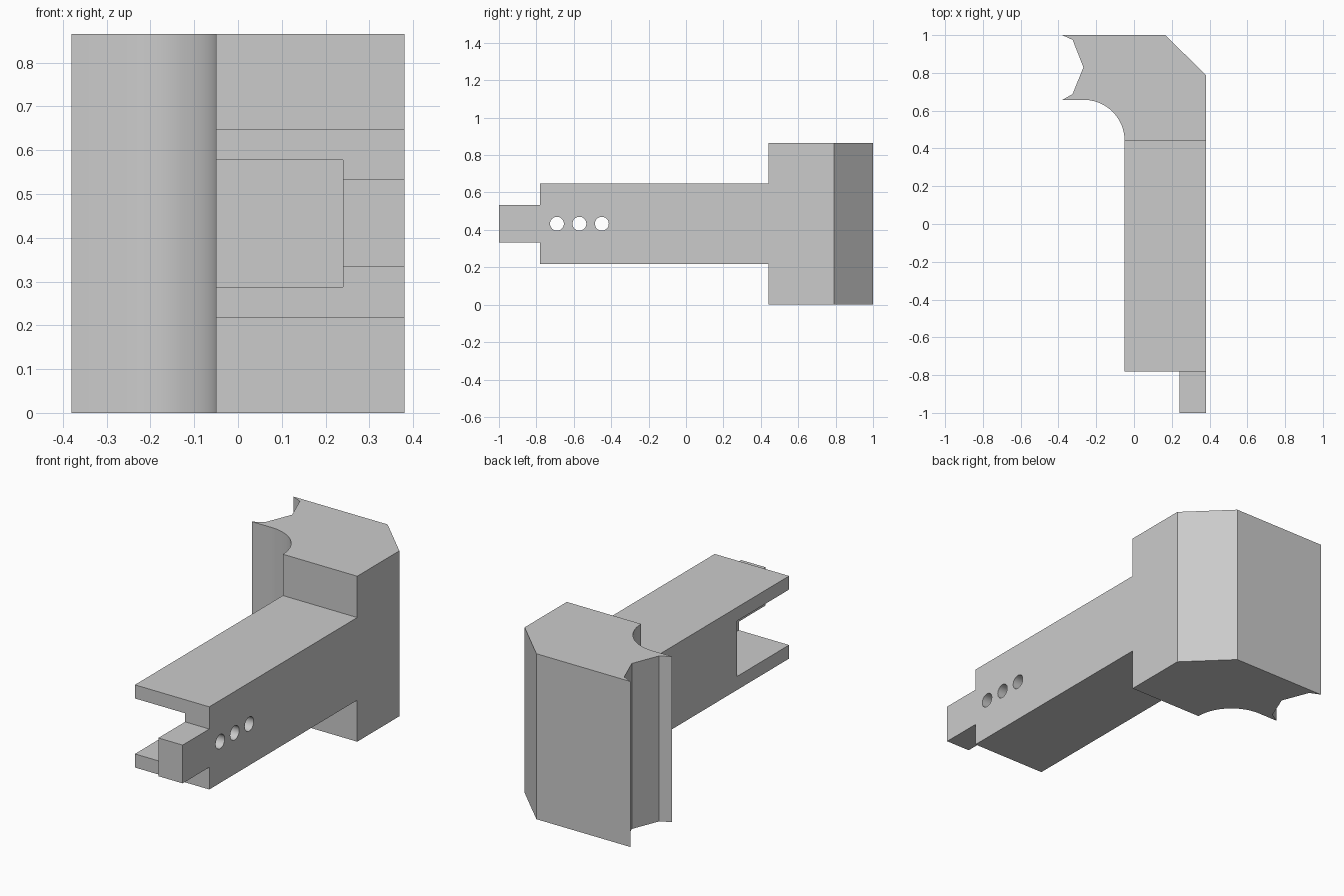
import bpy, bmesh
from math import cos, sin, pi

default = bpy.data.objects.get("Cube")
if default:
    bpy.data.objects.remove(default, do_unlink=True)

grey = bpy.data.materials.new("light_grey")
grey.use_nodes = True
grey.diffuse_color = (0.6, 0.6, 0.6, 1)
grey.node_tree.nodes["Principled BSDF"].inputs["Base Color"].default_value = (0.6, 0.6, 0.6, 1)

HEIGHT, MID = 0.865, 0.433
LEFT, INNER, WEB = 0.38, -0.05, 0.24      # x of outer side, arm inner side, web inner side
HEAD_Y, ARM_Y, SLOT_Y = 0.442, -0.78, -0.35


def finish(name, bm):
    bmesh.ops.recalc_face_normals(bm, faces=bm.faces)
    mesh = bpy.data.meshes.new(name)
    bm.to_mesh(mesh)
    bm.free()
    mesh.materials.append(grey)
    obj = bpy.data.objects.new(name, mesh)
    bpy.context.collection.objects.link(obj)
    return obj


def prism(name, outline, z0, z1):
    bm = bmesh.new()
    face = bm.faces.new([bm.verts.new((x, y, z0)) for x, y in outline])
    top = bmesh.ops.extrude_face_region(bm, geom=[face])["geom"]
    bmesh.ops.translate(bm, vec=(0, 0, z1 - z0),
                        verts=[v for v in top if isinstance(v, bmesh.types.BMVert)])
    return finish(name, bm)


def box(name, x0, x1, y0, y1, z0, z1):
    return prism(name, [(x0, y0), (x1, y0), (x1, y1), (x0, y1)], z0, z1)


def pin(name, y, radius):
    # Round cutter lying along x through the web
    outline = [(radius * cos(2 * pi * i / 32), radius * sin(2 * pi * i / 32)) for i in range(32)]
    obj = prism(name, outline, 0.1, 0.5)
    for v in obj.data.vertices:
        a, b, h = v.co
        v.co = (h, y + a, MID + b)
    return obj


def cut(target, cutter):
    cutter.hide_render = True
    mod = target.modifiers.new("cut", "BOOLEAN")
    mod.operation, mod.solver, mod.object = "DIFFERENCE", "EXACT", cutter
    bpy.context.view_layer.objects.active = target
    bpy.ops.object.modifier_apply(modifier=mod.name)
    bpy.data.objects.remove(cutter, do_unlink=True)


# Plan outline: tongue, arm, chamfered head, notched end, concave fillet
R = 0.215
fillet = [(INNER - R + R * cos(a), HEAD_Y + R * sin(a))
          for a in (pi / 2 * (1 - i / 24) for i in range(25))]
notch = [(-0.38, 1), (-0.325, 0.975), (-0.268, 0.83), (-0.325, 0.688), (-0.38, HEAD_Y + R)]
plan = [(WEB, ARM_Y), (WEB, -1), (LEFT, -1), (LEFT, 0.79), (0.165, 1)]
plan += notch + fillet + [(INNER, ARM_Y)]
bracket = prism("bracket", plan, 0, HEIGHT)

# Step the arm and the tongue down from the head, above and below
for half, y_end in ((0.216, HEAD_Y), (0.1, ARM_Y)):
    cut(bracket, box("cut_above", -0.2, 0.6, -1.2, y_end, MID + half, 1.2))
    cut(bracket, box("cut_below", -0.2, 0.6, -1.2, y_end, -0.3, MID - half))

# Slot open to the front and inner side of the arm
cut(bracket, box("slot_cutter", -0.2, WEB, -1.2, SLOT_Y, MID - 0.145, MID + 0.145))

# Three holes through the web
for y in (-0.69, -0.57, -0.45):
    cut(bracket, pin("hole_cutter", y, 0.037))

bpy.ops.object.select_all(action="DESELECT")
bracket.select_set(True)
bpy.context.view_layer.objects.active = bracket
bpy.ops.object.shade_smooth_by_angle(angle=pi / 9)
